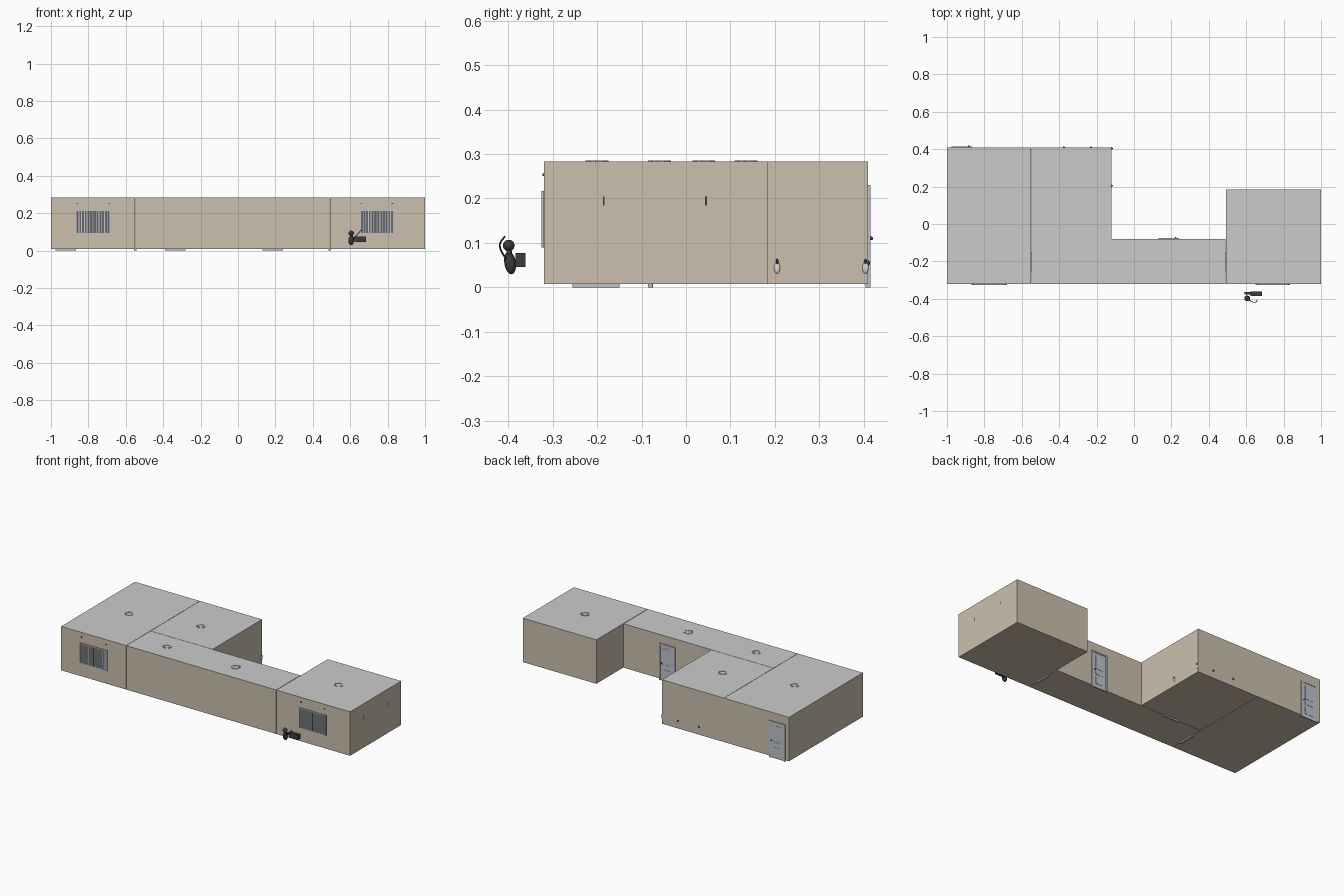
import bpy, bmesh, math
from mathutils import Vector

if "Cube" in bpy.data.objects:
    bpy.data.objects.remove(bpy.data.objects["Cube"])


def material(name, rgb):
    m = bpy.data.materials.new(name)
    m.diffuse_color = (*rgb, 1)
    m.use_nodes = True
    m.node_tree.nodes["Principled BSDF"].inputs["Base Color"].default_value = m.diffuse_color
    return m


BEIGE = material("beige wall", (0.60, 0.53, 0.42))
GREY = material("light grey ceiling", (0.60, 0.60, 0.60))
FRAME = material("pale blue grey paint", (0.52, 0.55, 0.60))
CURTAIN = material("curtain grey", (0.56, 0.57, 0.60))
DARK = material("dark grey", (0.045, 0.045, 0.045))
WHITE = material("white plastic", (0.75, 0.75, 0.75))

FLOOR, TOP = 0.008, 0.283


def finish(bm, name, *mats):
    me = bpy.data.meshes.new(name)
    bm.to_mesh(me)
    bm.free()
    ob = bpy.data.objects.new(name, me)
    bpy.context.collection.objects.link(ob)
    for m in mats:
        me.materials.append(m)
    return ob


def box(name, x, y, z, *mats):
    bm = bmesh.new()
    bmesh.ops.create_cube(bm, size=1)
    for v in bm.verts:
        v.co = Vector([(r[0] + r[1]) / 2 + c * (r[1] - r[0]) for r, c in zip((x, y, z), v.co)])
    return finish(bm, name, *mats)


def ball(name, centre, radii, mat, tilt=0):
    bpy.ops.mesh.primitive_uv_sphere_add(segments=20, ring_count=12, location=centre, rotation=(tilt, 0, 0))
    ob = bpy.context.object
    ob.name = name
    ob.scale = radii
    ob.data.materials.append(mat)
    bpy.ops.object.shade_smooth()
    return ob


def wire(name, pts, radius, mat):
    cu = bpy.data.curves.new(name, 'CURVE')
    cu.dimensions = '3D'
    cu.bevel_depth = radius
    cu.bevel_resolution = 2
    cu.use_fill_caps = True
    sp = cu.splines.new('BEZIER')
    sp.bezier_points.add(len(pts) - 1)
    for p, co in zip(sp.bezier_points, pts):
        p.co = co
        p.handle_left_type = p.handle_right_type = 'AUTO'
    ob = bpy.data.objects.new(name, cu)
    bpy.context.collection.objects.link(ob)
    cu.materials.append(mat)


# Rooms: beige walls and floor, grey ceiling
ROOMS = {
    "left_room": ((-1, -0.551), (-0.32, 0.41)),
    "middle_room": ((-0.549, -0.12), (-0.079, 0.41)),
    "corridor": ((-0.549, 0.488), (-0.32, -0.081)),
    "right_room": ((0.491, 1), (-0.32, 0.185)),
}
for name, (x, y) in ROOMS.items():
    room = box(name, x, y, (FLOOR, TOP), BEIGE, GREY)
    for p in room.data.polygons:
        p.material_index = 1 if p.normal.z > 0.5 else 0

# Round ceiling fittings showing through the roof
for x, y in [(-0.78, 0.04), (-0.35, 0.135), (-0.35, -0.2), (0.125, -0.2), (0.74, -0.06)]:
    bm = bmesh.new()
    n = 10
    for i in range(n):
        a0, a1 = 2 * math.pi * i / n, 2 * math.pi * (i + 0.75) / n
        lo = [bm.verts.new((x + r * math.cos(a), y + r * math.sin(a), TOP - 0.002))
              for r, a in ((0.017, a0), (0.026, a0), (0.026, a1), (0.017, a1))]
        f = bm.faces.new(lo)
        ext = bmesh.ops.extrude_face_region(bm, geom=[f])
        for v in ext["geom"]:
            if isinstance(v, bmesh.types.BMVert):
                v.co.z += 0.0045
    bmesh.ops.recalc_face_normals(bm, faces=bm.faces)
    finish(bm, "ceiling_fitting", GREY)


# Outside doors on back walls
def door(x0, x1, y):
    box("door_leaf", (x0 + 0.008, x1 - 0.008), (y - 0.004, y + 0.002), (0.001, 0.222), FRAME)
    for a, b in ((x0, x0 + 0.009), (x1 - 0.009, x1)):
        box("door_jamb", (a, b), (y - 0.006, y + 0.005), (0, 0.23), FRAME)
    box("door_head", (x0, x1), (y - 0.006, y + 0.005), (0.221, 0.23), FRAME)
    w = x1 - x0
    for z0, z1 in ((0.025, 0.07), (0.085, 0.105), (0.12, 0.205)):
        box("door_panel", (x0 + 0.25 * w, x1 - 0.25 * w), (y, y + 0.0035), (z0, z1), FRAME)
    ball("door_knob", (x1 - 0.018, y + 0.007, 0.11), (0.004, 0.004, 0.004), DARK)


door(-0.975, -0.865, 0.41)
door(0.13, 0.24, -0.08)

# Sills of the inside doors below the floor
box("inside_door_sill", (-0.39, -0.28), (-0.086, -0.074), (0, FLOOR + 0.001), FRAME)
for x in (-0.55, 0.49):
    box("inside_door_sill", (x - 0.006, x + 0.006), (-0.255, -0.15), (0, FLOOR + 0.001), FRAME)


# Windows with pleated curtains
def window(x0, x1, z0, z1):
    y, t = -0.32, 0.005
    box("window_back", (x0, x1), (y - 0.001, y + 0.002), (z0, z1), DARK)
    for a, b in ((x0, x0 + t), (x1 - t, x1)):
        box("window_side", (a, b), (y - 0.005, y), (z0, z1), FRAME)
    for a, b in ((z0, z0 + t), (z1 - t, z1)):
        box("window_rail", (x0, x1), (y - 0.005, y), (a, b), FRAME)
    mid = (x0 + x1) / 2
    for a, b in ((x0 + t, mid - 0.003), (mid + 0.003, x1 - t)):
        bm = bmesh.new()
        n, prev = 18, None
        for i in range(n + 1):
            px = a + (b - a) * i / n
            py = y - 0.003 - 0.0015 * math.sin(i * 2.1)
            cur = [bm.verts.new((px, py, z)) for z in (z0 + t, z1 - t)]
            if prev:
                bm.faces.new((prev[0], cur[0], cur[1], prev[1]))
            prev = cur
        finish(bm, "curtain", CURTAIN)


window(-0.87, -0.68, 0.09, 0.217)
window(0.65, 0.835, 0.09, 0.217)
for x in (-0.86, -0.69, 0.66, 0.825):
    box("curtain_rod_bracket", (x - 0.003, x + 0.003), (-0.323, -0.318), (0.25, 0.256), DARK)

# Small wall hooks and sockets
for y in (-0.185, 0.045):
    box("wall_hook", (0.998, 1.0), (y - 0.002, y + 0.002), (0.184, 0.204), DARK)
    bpy.context.collection.objects[-1].location.x = 0.001
for y in (0.205, 0.404):
    ball("wall_fitting", (-0.12, y, 0.044), (0.005, 0.007, 0.013), WHITE)
    ball("wall_fitting_tip", (-0.116, y, 0.058), (0.003, 0.003, 0.006), DARK)
for x in (-0.23, -0.375):
    ball("back_wall_fitting", (x, 0.41, 0.055), (0.006, 0.004, 0.006), DARK)

# Dark wall fixture standing in front of the right room
box("fixture_box", (0.622, 0.685), (-0.384, -0.361), (0.046, 0.077), DARK)
box("fixture_arm", (0.59, 0.63), (-0.376, -0.364), (0.056, 0.066), DARK)
ball("fixture_head", (0.605, -0.399, 0.094), (0.015, 0.013, 0.013), DARK)
ball("fixture_body", (0.605, -0.396, 0.055), (0.015, 0.013, 0.026), DARK, 0.15)
ball("fixture_neck", (0.608, -0.398, 0.078), (0.008, 0.006, 0.012), DARK)
wire("fixture_wire", [(0.61, -0.402, 0.06), (0.635, -0.417, 0.085),
                      (0.65, -0.418, 0.1), (0.66, -0.408, 0.114)], 0.002, DARK)
